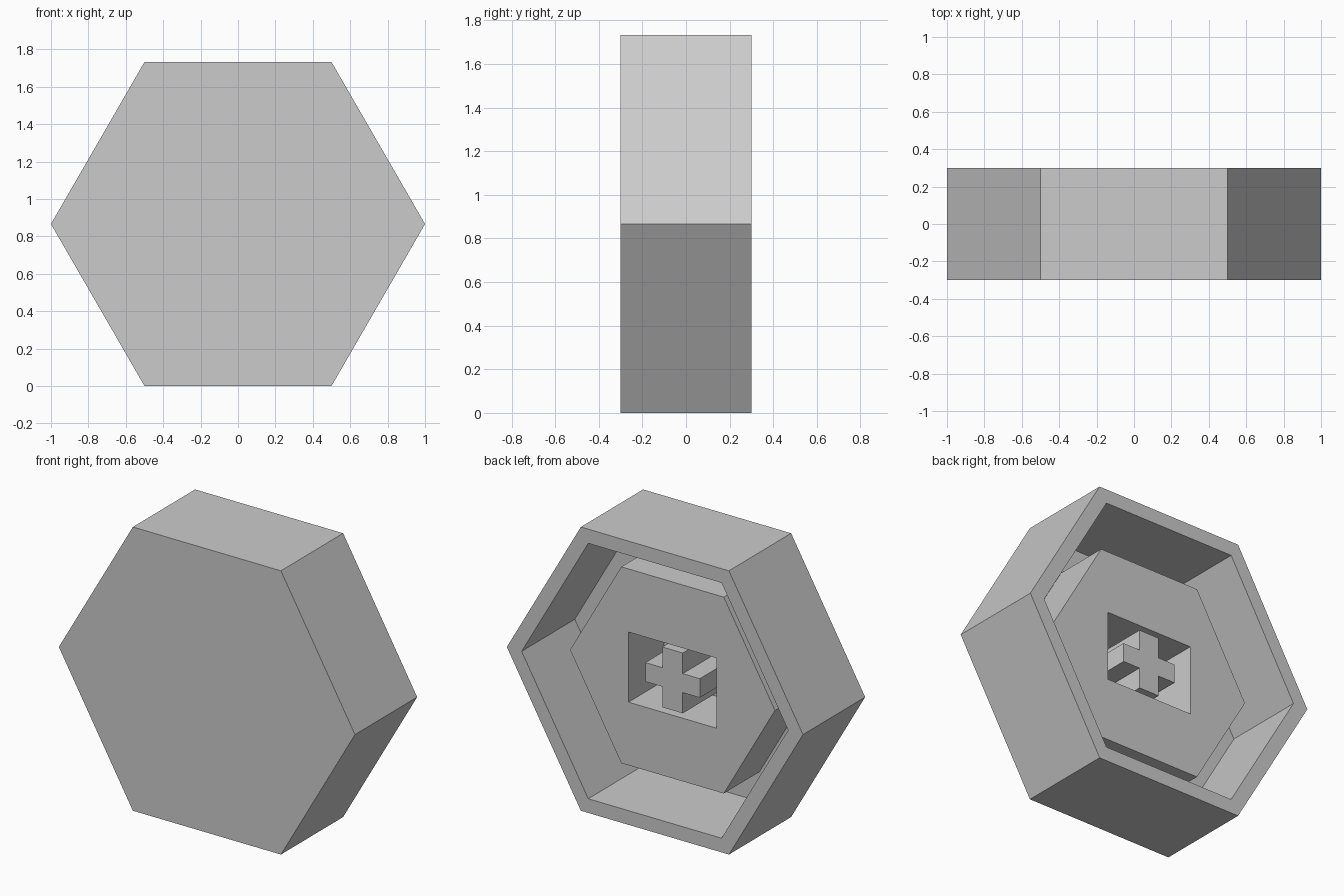
import bpy
import bmesh
from math import cos, sin, pi, sqrt
from mathutils import Vector

cube = bpy.data.objects.get("Cube")
if cube:
    bpy.data.objects.remove(cube, do_unlink=True)

MID_Z = sqrt(3) / 2      # height of the hexagon's centre
FRONT, BACK = -0.3, 0.3
FLOOR = -0.213           # inside of the front wall
STEM_BACK = 0.13         # rear face of the block and the cross

grey = bpy.data.materials.new("light grey")
grey.use_nodes = True
colour = (0.6, 0.6, 0.6, 1)
grey.diffuse_color = colour
grey.node_tree.nodes["Principled BSDF"].inputs["Base Color"].default_value = colour


def hexagon(radius):
    return [(radius * cos(i * pi / 3), radius * sin(i * pi / 3)) for i in range(6)]


def rectangle(width, height):
    x, z = width / 2, height / 2
    return [(x, z), (-x, z), (-x, -z), (x, -z)]


def ring(bm, outline, y):
    return [bm.verts.new((x, y, z + MID_Z)) for x, z in outline]


def finish(bm, name):
    bmesh.ops.recalc_face_normals(bm, faces=bm.faces[:])
    mesh = bpy.data.meshes.new(name)
    bm.to_mesh(mesh)
    bm.free()
    mesh.materials.append(grey)
    bpy.context.collection.objects.link(bpy.data.objects.new(name, mesh))


def slab(name, outlines, y_front, y_back):
    """Straight block: the first outline is its edge, any others are holes."""
    bm = bmesh.new()
    edges = []
    for outline in outlines:
        near, far = ring(bm, outline, y_front), ring(bm, outline, y_back)
        for i in range(len(near)):
            j = (i + 1) % len(near)
            bm.faces.new((near[i], near[j], far[j], far[i]))
            edges.append(bm.edges.get((far[i], far[j])))
    # Only the rear needs a cap, the front is sunk into the shell
    bmesh.ops.triangle_fill(bm, edges=edges, use_beauty=True, normal=Vector((0, 1, 0)))
    finish(bm, name)


# Hexagonal shell: front wall, outer sides, rear rim, inner sides, floor
bm = bmesh.new()
rings = [ring(bm, hexagon(r), y)
         for r, y in ((1, FRONT), (1, BACK), (0.9, BACK), (0.9, FLOOR))]
bm.faces.new(rings[0])
bm.faces.new(rings[-1])
for a, b in zip(rings, rings[1:]):
    for i in range(6):
        j = (i + 1) % 6
        bm.faces.new((a[i], a[j], b[j], b[i]))
finish(bm, "shell")

# Inner block with a rectangular socket
slab("inner_block", [hexagon(0.692), rectangle(0.595, 0.428)], FLOOR - 0.01, STEM_BACK)

# Cross-shaped stem standing in the socket
arm, half_w, half_h = 0.184, 0.069, 0.058
quarter = [(arm, half_h), (half_w, half_h), (half_w, arm)]
cross = (quarter + [(-x, z) for x, z in reversed(quarter)]
         + [(-x, -z) for x, z in quarter] + [(x, -z) for x, z in reversed(quarter)])
slab("cross_stem", [cross], FLOOR - 0.01, STEM_BACK)
